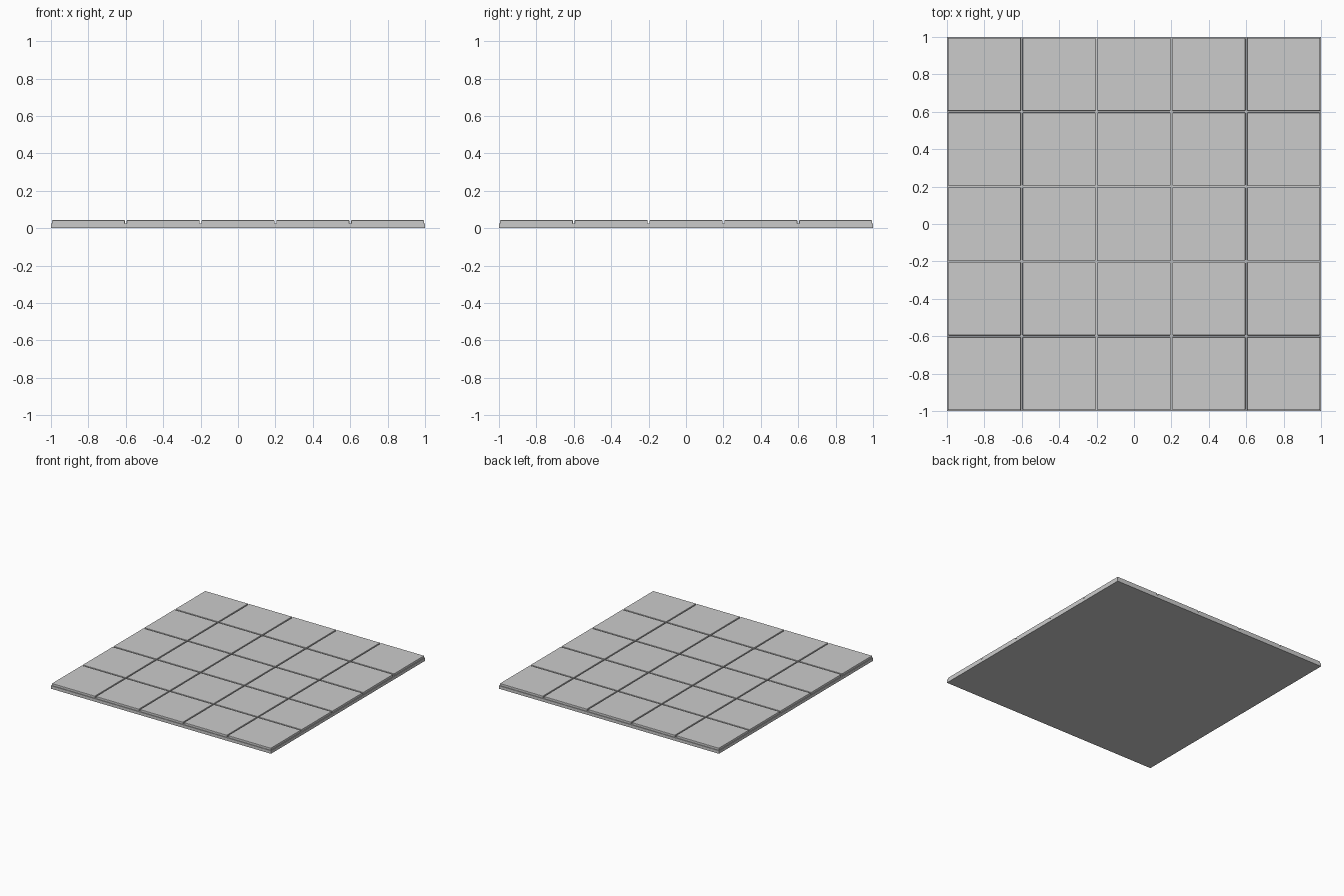
import bpy

if "Cube" in bpy.data.objects:
    bpy.data.objects.remove(bpy.data.objects["Cube"])


def box(name, size, z0, z1, x=0, y=0, bevel=0):
    bpy.ops.mesh.primitive_cube_add(size=1, location=(x, y, (z0 + z1) / 2))
    ob = bpy.context.object
    ob.name = name
    ob.scale = (size, size, z1 - z0)
    bpy.ops.object.transform_apply(location=False, rotation=False, scale=True)
    if bevel:
        mod = ob.modifiers.new("edge_bevel", 'BEVEL')
        mod.width = bevel
        mod.segments = 2
    return ob


# grout slab under the tiles
box("grout_slab", 2.0, 0, 0.025)

# five by five grid of tiles with narrow joints
PITCH, TILE = 0.4, 0.39
for row in range(5):
    for col in range(5):
        box(f"floor_tile_{row}_{col}", TILE, 0.02, 0.043,
            (col - 2) * PITCH, (row - 2) * PITCH, 0.003)
